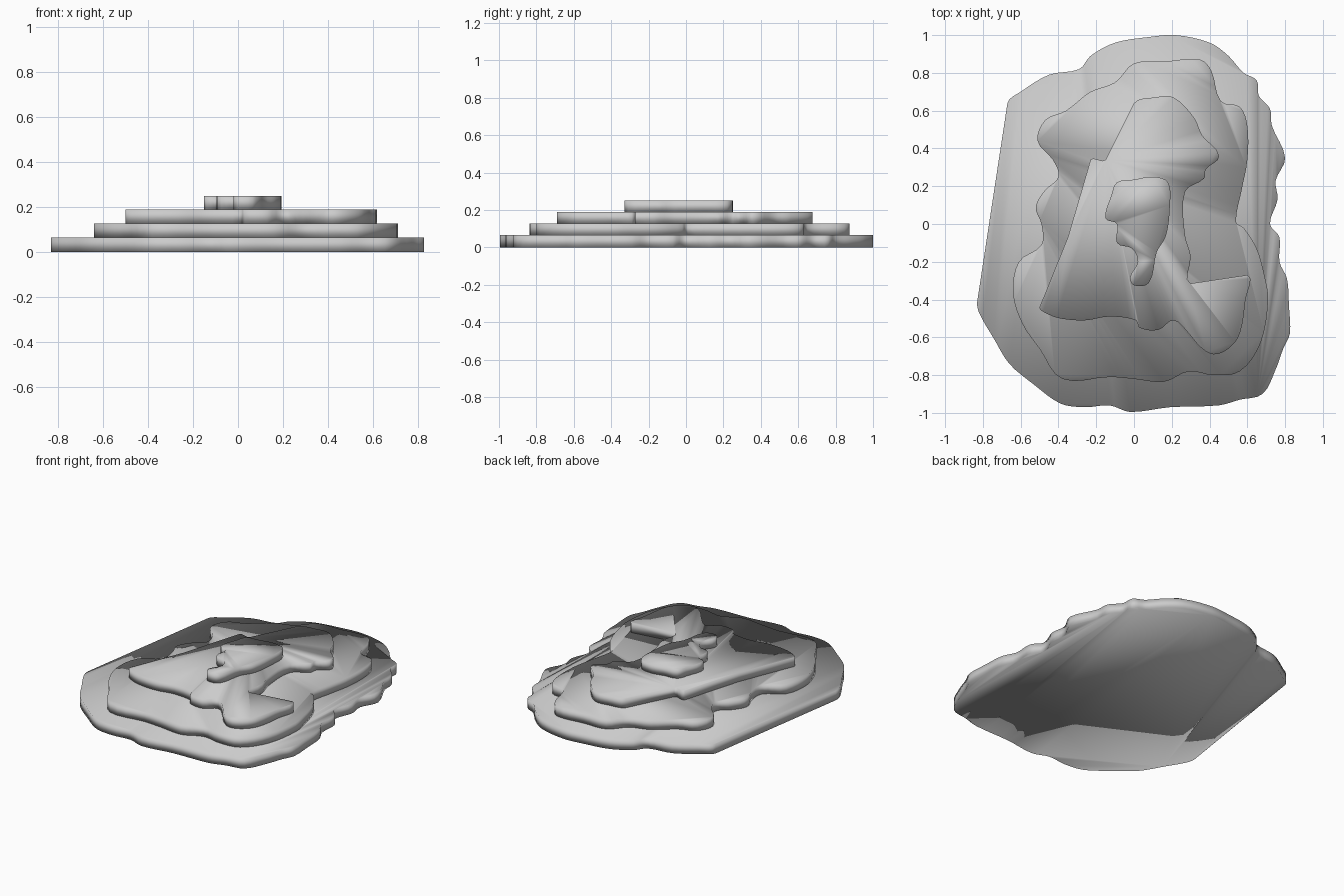
import bpy, bmesh
from mathutils import Vector

if "Cube" in bpy.data.objects:
    bpy.data.objects.remove(bpy.data.objects["Cube"])


def soften(points, steps=4):
    """Rounded closed outline; long edges stay straight."""
    pts = [Vector(p) for p in points]
    out, n = [], len(pts)
    for i in range(n):
        a, b, c, d = (pts[(i + k) % n] for k in (-1, 0, 1, 2))
        out.append(b)
        length = (c - b).length
        if length > 0.3:
            continue
        # tangents scaled to the segment so uneven spacing does not overshoot
        tb = (c - a).normalized() * length
        tc = (d - b).normalized() * length
        for s in range(1, steps):
            t = s / steps
            out.append(b * (2*t**3 - 3*t**2 + 1) + tb * (t**3 - 2*t**2 + t)
                       + c * (3*t**2 - 2*t**3) + tc * (t**3 - t**2))
    return out


def slab(name, outline, z0, z1):
    """Extrude an outline into a smooth-shaded contour layer."""
    bm = bmesh.new()
    face = bm.faces.new([bm.verts.new((p.x, p.y, z0)) for p in soften(outline)])
    top = bmesh.ops.extrude_face_region(bm, geom=[face], use_keep_orig=True)
    for v in top["geom"]:
        if isinstance(v, bmesh.types.BMVert):
            v.co.z = z1
    bmesh.ops.recalc_face_normals(bm, faces=bm.faces)
    caps = [f for f in bm.faces if len(f.verts) > 4]
    bmesh.ops.triangulate(bm, faces=caps, ngon_method='EAR_CLIP')
    for f in bm.faces:
        f.smooth = True
    mesh = bpy.data.meshes.new(name)
    bm.to_mesh(mesh)
    bm.free()
    ob = bpy.data.objects.new(name, mesh)
    bpy.context.collection.objects.link(ob)
    return ob


# Widest layer, straight along its left side
base = [(-.83, -.41), (-.67, .64), (-.60, .70), (-.45, .79), (-.29, .82),
        (-.23, .89), (-.10, .96), (.08, .99), (.22, 1.0), (.40, .96),
        (.50, .89), (.58, .80), (.65, .76), (.66, .68), (.72, .61),
        (.73, .52), (.80, .35), (.75, .23), (.76, .13), (.72, 0),
        (.77, -.07), (.77, -.20), (.81, -.29), (.82, -.43), (.825, -.58),
        (.79, -.66), (.75, -.77), (.68, -.90), (.56, -.93), (.45, -.96),
        (.19, -.97), (-.02, -.995), (-.13, -.96), (-.26, -.97), (-.39, -.95),
        (-.53, -.85), (-.66, -.74), (-.74, -.61), (-.82, -.47)]

# Second layer, waisted on both sides
lower = [(-.64, -.37), (-.61, -.20), (-.49, -.11), (-.49, 0), (-.52, .09),
         (-.47, .18), (-.40, .25), (-.43, .34), (-.51, .44), (-.47, .55),
         (-.36, .60), (-.23, .70), (-.10, .75), (0, .85), (.16, .86),
         (.35, .87), (.41, .81), (.46, .65), (.56, .62), (.60, .52),
         (.60, .34), (.57, .18), (.54, .01), (.58, -.02), (.65, -.13),
         (.69, -.27), (.71, -.40), (.67, -.63), (.56, -.78), (.42, -.80),
         (.29, -.78), (.16, -.835), (0, -.82), (-.13, -.81), (-.38, -.82),
         (-.50, -.66), (-.59, -.53)]

# Third layer, two arms spreading from a left corner
upper = [(-.50, -.44), (-.35, -.07), (-.23, .34), (-.15, .34), (0, .64),
         (.11, .67), (.21, .67), (.32, .56), (.36, .47), (.45, .36),
         (.38, .29), (.37, .24), (.27, .17), (.27, -.06), (.30, -.17),
         (.30, -.315), (.60, -.27), (.59, -.40), (.56, -.58), (.50, -.66),
         (.42, -.69), (.35, -.65), (.29, -.58), (.21, -.51), (.13, -.56),
         (.03, -.55), (.01, -.51), (-.13, -.49), (-.26, -.51), (-.39, -.50),
         (-.47, -.47)]

# Small summit
summit = [(-.09, .22), (0, .235), (.10, .25), (.18, .22), (.19, .10),
          (.17, -.06), (.12, -.15), (.08, -.31), (0, -.325), (-.02, -.28),
          (.02, -.20), (-.01, -.13), (-.09, -.10), (-.09, 0), (-.15, .03),
          (-.12, .15)]

heights = [0, .065, .128, .19, .25]
layers = [("base_layer", base), ("lower_layer", lower),
          ("upper_layer", upper), ("summit_layer", summit)]
for i, (name, outline) in enumerate(layers):
    slab(name, outline, heights[i], heights[i + 1])
